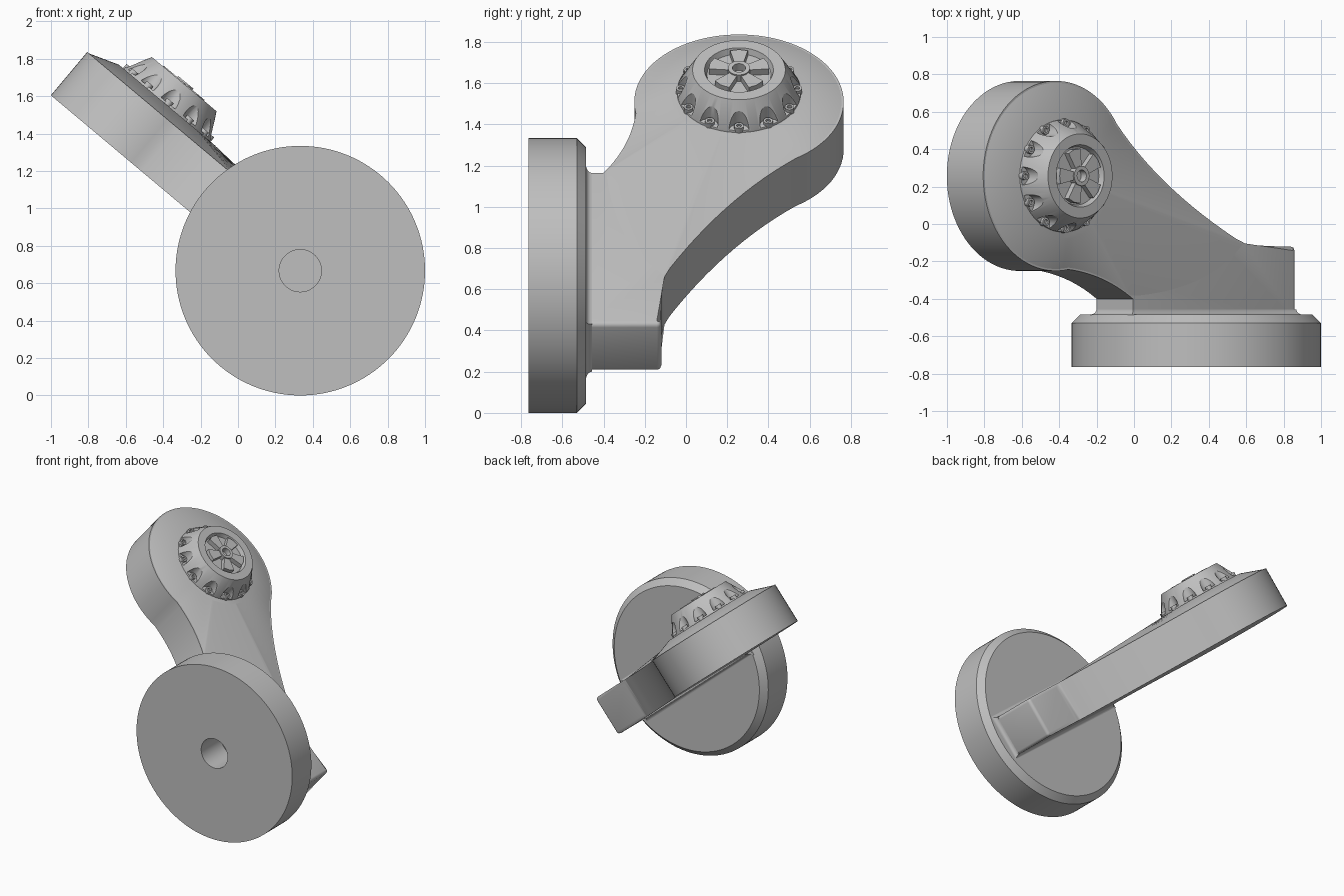
import bpy, bmesh, math
from mathutils import Matrix, Vector

if "Cube" in bpy.data.objects:
    bpy.data.objects.remove(bpy.data.objects["Cube"])

grey = bpy.data.materials.new("light_grey")
grey.use_nodes = True
grey.diffuse_color = (0.52, 0.52, 0.52, 1)
grey.node_tree.nodes["Principled BSDF"].inputs["Base Color"].default_value = (0.52, 0.52, 0.52, 1)

# Frames: the arm lies in a plane tilted 40 degrees, the disc faces the front
TILT = Matrix.Rotation(math.radians(40), 4, 'Y')
HEAD = Vector((-1.29, 0.257, 0))
DIAL = TILT @ Matrix.Translation(HEAD)
DISC = Matrix.Translation((0.333, 0, 0.667)) @ Matrix.Rotation(math.radians(-90), 4, 'X')
LOW, HIGH = 0.586, 0.888          # underside and top of the arm plate
TAU = 2 * math.pi


def finish(name, bm, matrix, angle=30):
    bmesh.ops.recalc_face_normals(bm, faces=bm.faces)
    bm.transform(matrix)
    mesh = bpy.data.meshes.new(name)
    bm.to_mesh(mesh)
    bm.free()
    mesh.materials.append(grey)
    obj = bpy.data.objects.new(name, mesh)
    bpy.context.collection.objects.link(obj)
    smooth(obj, angle)
    return obj


def smooth(obj, angle=30):
    bpy.ops.object.select_all(action='DESELECT')
    obj.select_set(True)
    bpy.context.view_layer.objects.active = obj
    bpy.ops.object.shade_smooth_by_angle(angle=math.radians(angle))


def loft(bm, rings, closed=False):
    """Skin a list of equal point rings, capping the ends unless closed."""
    rows = [[bm.verts.new(p) for p in ring] for ring in rings]
    pairs = list(zip(rows, rows[1:])) + ([(rows[-1], rows[0])] if closed else [])
    for a, b in pairs:
        for i in range(len(a)):
            j = (i + 1) % len(a)
            bm.faces.new((a[i], a[j], b[j], b[i]))
    if not closed:
        bm.faces.new(rows[0])
        bm.faces.new(rows[-1])


def circle(r, z, n, centre=(0, 0)):
    return [(centre[0] + r * math.cos(TAU * i / n), centre[1] + r * math.sin(TAU * i / n), z)
            for i in range(n)]


def lathe(name, profile, matrix, n=64, closed=False):
    bm = bmesh.new()
    loft(bm, [circle(r, z, n) for r, z in profile], closed)
    return finish(name, bm, matrix)


def bend(a, c, b, n=14):
    a, b, c = Vector(a), Vector(b), Vector(c)
    return [a.lerp(c, i / n).lerp(c.lerp(b, i / n), i / n) for i in range(n + 1)]


def rim(deg):
    t = math.radians(deg)
    return HEAD.xy + 0.508 * Vector((math.cos(t), math.sin(t)))


# Round mounting disc with blind centre hole and chamfered back edge
lathe("mounting_disc", [(0.113, -0.52), (0.113, -0.765), (0.667, -0.765), (0.667, -0.53),
                        (0.622, -0.485)], DISC, 128)

# Arm plate: tail block, curved neck and round head
neck_back = bend((0.05, -0.12), (-0.55, 0.17), rim(33))
head = [rim(33 + 247 * i / 60) for i in range(1, 60)]
neck_front = bend(rim(280), (-0.95, -0.27), (-0.753, -0.4))
curve = neck_back + head + neck_front
outline = [(-0.753, -0.5), (0.387, -0.5), (0.387, -0.12)] + curve
bm = bmesh.new()
loft(bm, [[(p[0], p[1], z) for p in outline] for z in (LOW, HIGH)])
tail_edges = [e for e in bm.edges if all(v.co.x > 0 and v.co.y > -0.6 for v in e.verts)
              and any(v.co.y > -0.2 for v in e.verts)]
bmesh.ops.bevel(bm, geom=tail_edges, offset=0.022, segments=3, affect='EDGES', profile=0.5)
finish("arm", bm, TILT)

# Raised fairing that slopes from the dial down to the head rim and neck
base = curve + bend((-0.7, -0.4), (-0.2, -0.36), (0.03, -0.14), 10)
lower, upper = [], []
for p in base:
    d = Vector((p[0], p[1])) - HEAD.xy
    q = HEAD.xy + d * 0.985
    t = HEAD.xy + d.normalized() * 0.335
    lower.append((q.x, q.y, HIGH - 0.001))
    upper.append((t.x, t.y, 0.945))
bm = bmesh.new()
loft(bm, [lower, upper])
finish("arm_fairing", bm, TILT, 40)

# Concave fillet where the tail block meets the disc
bm = bmesh.new()
rings = []
for i in range(6):
    a = math.pi / 2 * i / 5
    off, y = 0.03 * (1 - math.sin(a)), -0.486 + 0.03 * (1 - math.cos(a))
    rings.append([(-0.183 + sx * (0.57 + off), y, 0.737 + sz * (0.151 + off))
                  for sx, sz in ((-1, -1), (1, -1), (1, 1), (-1, 1))])
loft(bm, rings)
finish("tail_fillet", bm, TILT)

# Tapered dial with recessed top
dial = lathe("dial", [(0.30, 0.935), (0.30, 0.955), (0.225, 1.09), (0.167, 1.09),
                      (0.155, 1.06)], DIAL, 96)

# Twelve flutes cut around the dial
bm = bmesh.new()
for i in range(12):
    a = TAU * i / 12
    loft(bm, [circle(0.05, z, 24, (0.302 * math.cos(a), 0.302 * math.sin(a))) for z in (0.957, 1.2)])
cutter = finish("flute_cutter", bm, DIAL)
cutter.hide_render = True
mod = dial.modifiers.new("flutes", 'BOOLEAN')
mod.operation, mod.solver, mod.object = 'DIFFERENCE', 'EXACT', cutter
dg = bpy.context.evaluated_depsgraph_get()
cut_mesh = bpy.data.meshes.new_from_object(dial.evaluated_get(dg))
dial.modifiers.clear()
dial.data = cut_mesh
bpy.data.objects.remove(cutter)
smooth(dial)

# Small ring-headed screw at the foot of each flute
bm = bmesh.new()
for i in range(12):
    a = TAU * i / 12
    c = (0.283 * math.cos(a), 0.283 * math.sin(a))
    loft(bm, [circle(r, z, 16, c) for r, z in ((0.023, 0.94), (0.023, 0.975), (0.012, 0.975),
                                               (0.012, 0.962))])
finish("dial_screws", bm, DIAL)

# Five flared spokes in the recess
bm = bmesh.new()
for i in range(5):
    turn = Matrix.Rotation(math.pi + TAU * i / 5, 4, 'Z')
    shape = ((0.04, -0.02), (0.14, -0.043), (0.148, 0), (0.14, 0.043), (0.04, 0.02))
    loft(bm, [[turn @ Vector((x, y, z)) for x, y in shape] for z in (1.05, 1.095)])
finish("dial_spokes", bm, DIAL)

# Hub ring in the centre
lathe("dial_hub", [(0.053, 1.055), (0.053, 1.103), (0.032, 1.103), (0.032, 1.055)],
      DIAL, 32, True)
